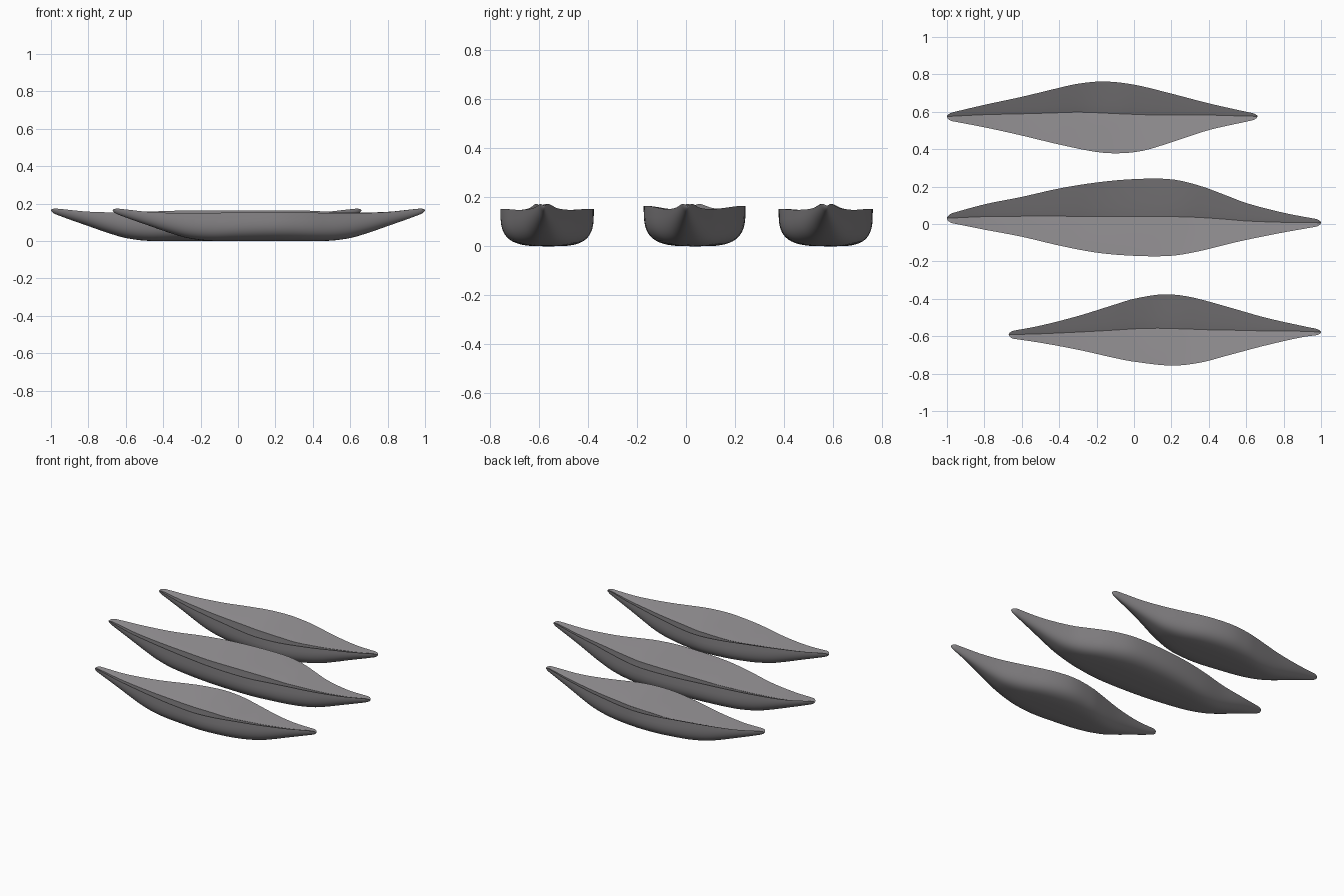
import bpy, bmesh, math

if "Cube" in bpy.data.objects:
    bpy.data.objects.remove(bpy.data.objects["Cube"])

# one flat grey for everything
grey = bpy.data.materials.new("warm grey")
grey.diffuse_color = (0.25, 0.24, 0.25, 1)
grey.use_nodes = True
grey.node_tree.nodes["Principled BSDF"].inputs["Base Color"].default_value = grey.diffuse_color


def curve(pts, x):
    """Smooth cubic interpolation through (x, value) points."""
    n = len(pts)

    def slope(i):
        a, b = pts[max(i - 1, 0)], pts[min(i + 1, n - 1)]
        return (b[1] - a[1]) / (b[0] - a[0])
    i = 0
    while i < n - 2 and x > pts[i + 1][0]:
        i += 1
    (x0, y0), (x1, y1) = pts[i], pts[i + 1]
    h = x1 - x0
    t = min(max((x - x0) / h, 0), 1)
    return ((2*t**3 - 3*t**2 + 1) * y0 + (t**3 - 2*t**2 + t) * h * slope(i)
            + (3*t**2 - 2*t**3) * y1 + (t**3 - t**2) * h * slope(i + 1))


# heights by distance from the nearest tip
KEEL = [(0, .152), (.1, .115), (.2, .08), (.3, .045), (.4, .016), (.52, .001), (.7, 0), (1.1, 0)]
RIM = [(0, .176), (.06, .17), (.2, .155), (.4, .148), (.6, .15), (1.1, .15)]


def hull(name, back, front, fold_shift, rim_lift):
    """Leaf-shaped hull lofted between its back and front plan outlines."""
    xa, xb = back[0][0], back[-1][0]
    bm = bmesh.new()
    rings = []
    stations, under, over = 72, 28, 16
    for k in range(stations + 1):
        x = (xa + xb) / 2 - (xb - xa) / 2 * math.cos(math.pi * k / stations)
        d = max(min(x - xa, xb - x), 0)
        # rounded tip
        f = math.sqrt(max(0, 1 - (1 - d / .03) ** 2)) if d < .03 else 1
        yb, yf = curve(back, x), curve(front, x)
        bulge = min(1, (yb - yf) / .36)
        mid = (yb + yf) / 2 + fold_shift * bulge
        top = curve(RIM, d) + rim_lift * bulge ** 2
        keel = max(curve(KEEL, d), 0)
        zm = (top + keel) / 2
        top, keel = zm + (top - zm) * f, zm + (keel - zm) * f
        power = 1.8 + 1.6 * min(1, d / .6)
        depth = min(.075 * bulge, .6 * (top - keel))
        ring = []
        # underside, back rim to front rim
        for j in range(under + 1):
            a = math.pi * j / under
            c, s = math.cos(a), max(math.sin(a), 0)
            w = (yb - mid if c > 0 else mid - yf) * f
            y = mid + math.copysign(abs(c) ** (2 / power), c) * w
            ring.append(bm.verts.new((x, y, top - (top - keel) * s ** (2 / power))))
        # folded top face, front rim to back rim
        for j in range(1, over):
            s = -1 + 2 * j / over
            w = (yb - mid if s > 0 else mid - yf) * f
            z = top - depth * (1 - abs(s) ** 0.95)
            ring.append(bm.verts.new((x, mid + s * w, z)))
        rings.append(ring)
    n = len(rings[0])
    for r0, r1 in zip(rings, rings[1:]):
        for j in range(n):
            bm.faces.new((r0[j], r1[j], r1[(j + 1) % n], r0[(j + 1) % n]))
    bmesh.ops.remove_doubles(bm, verts=bm.verts, dist=1e-5)
    bmesh.ops.recalc_face_normals(bm, faces=bm.faces)
    me = bpy.data.meshes.new(name)
    bm.to_mesh(me)
    bm.free()
    me.materials.append(grey)
    ob = bpy.data.objects.new(name, me)
    bpy.context.collection.objects.link(ob)
    bpy.ops.object.select_all(action='DESELECT')
    ob.select_set(True)
    bpy.context.view_layer.objects.active = ob
    bpy.ops.object.shade_smooth_by_angle(angle=math.radians(40))


# middle, longest hull
hull("middle_hull",
     [(-1, .05), (-.8, .105), (-.6, .145), (-.4, .19), (-.2, .222), (0, .24), (.2, .239),
      (.35, .205), (.5, .15), (.6, .112), (.8, .06), (1, .022)],
     [(-1, .01), (-.8, -.03), (-.6, -.068), (-.4, -.115), (-.2, -.153), (0, -.17), (.2, -.17),
      (.35, -.145), (.5, -.108), (.6, -.085), (.8, -.045), (1, -.01)],
     0.005, .014)

# back hull, shifted left
hull("back_hull",
     [(-1, .59), (-.8, .637), (-.6, .68), (-.4, .728), (-.3, .75), (-.16, .762), (0, .745),
      (.2, .697), (.4, .645), (.6, .6), (.66, .588)],
     [(-1, .555), (-.8, .517), (-.6, .473), (-.4, .425), (-.2, .385), (-.08, .378), (.05, .392),
      (.2, .437), (.4, .502), (.6, .547), (.66, .56)],
     0.022, .002)

# front hull, shifted right
hull("front_hull",
     [(-.67, -.575), (-.5, -.543), (-.3, -.492), (-.1, -.43), (0, -.4), (.16, -.376), (.3, -.39),
      (.5, -.443), (.7, -.5), (.9, -.545), (1, -.565)],
     [(-.67, -.61), (-.5, -.635), (-.3, -.672), (-.1, -.717), (0, -.736), (.2, -.757), (.35, -.742),
      (.5, -.703), (.7, -.65), (.9, -.605), (1, -.592)],
     0.008, .002)
